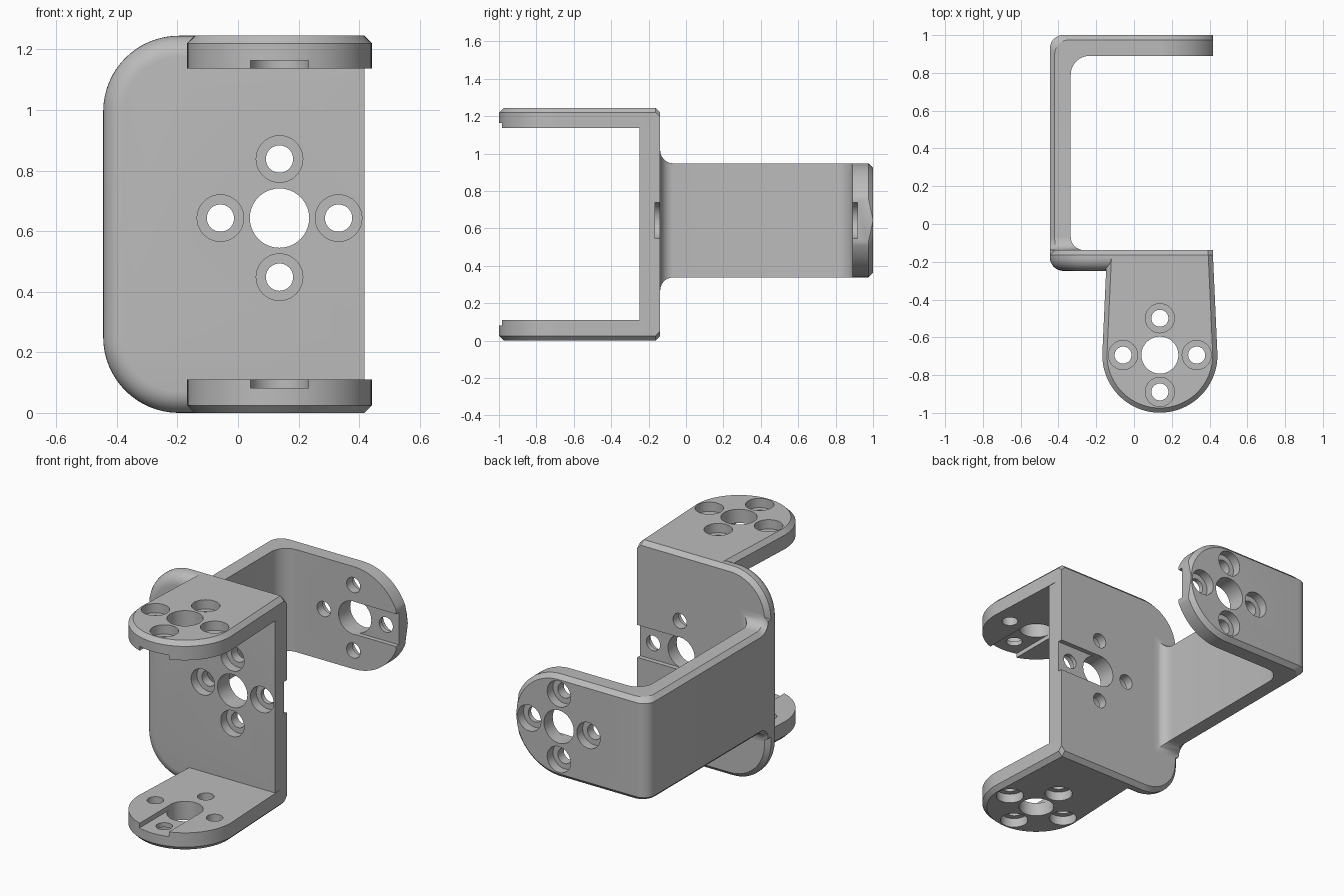
import bpy, bmesh
from math import sin, cos, pi, sqrt, acos
from mathutils import Matrix, Vector

if "Cube" in bpy.data.objects:
    bpy.data.objects.remove(bpy.data.objects["Cube"], do_unlink=True)

grey = bpy.data.materials.new("satin grey")
grey.use_nodes = True
grey.diffuse_color = (0.5, 0.5, 0.5, 1)
grey.node_tree.nodes["Principled BSDF"].inputs["Base Color"].default_value = (0.5, 0.5, 0.5, 1)

# Shared dimensions
LEFT, RIGHT, HEIGHT = -0.445, 0.418, 1.245
FRONT, BACK = -0.248, -0.138          # faces of the upright plate
HX, HY, HZ = 0.137, -0.694, 0.643     # centres of the hole patterns
THICK, R, CH = 0.11, 0.305, 0.025     # wall, lobe radius, chamfer


def arc(cx, cy, r, a0, a1, n):
    """Points on an arc, angles in units of pi."""
    return [(cx + r * cos(pi * (a0 + (a1 - a0) * i / n)),
             cy + r * sin(pi * (a0 + (a1 - a0) * i / n))) for i in range(n + 1)]


def finish(name, bm):
    bmesh.ops.recalc_face_normals(bm, faces=bm.faces)
    mesh = bpy.data.meshes.new(name)
    bm.to_mesh(mesh)
    bm.free()
    mesh.materials.append(grey)
    ob = bpy.data.objects.new(name, mesh)
    bpy.context.collection.objects.link(ob)
    return ob


def loft(bm, rings):
    """Skin equal-length rings and cap both ends."""
    rows = [[bm.verts.new(p) for p in ring] for ring in rings]
    n = len(rows[0])
    for a, b in zip(rows, rows[1:]):
        for i in range(n):
            j = (i + 1) % n
            bm.faces.new((a[i], a[j], b[j], b[i]))
    bm.faces.new(rows[0])
    bm.faces.new(rows[-1])


def cut_and_shade(ob, origin, normal, along):
    """Drill the hole pattern and mill the inner slot, then shade."""
    n, g = Vector(normal), Vector(along)
    frame = Matrix((g, n.cross(g), n)).transposed().to_4x4()
    frame.translation = origin

    def turned(bm, x, y, steps):
        loft(bm, [[frame @ Vector((px, py, z)) for px, py in arc(x, y, r, 0, 2, 40)[:-1]]
                  for r, z in steps])

    drill = bmesh.new()
    turned(drill, 0, 0, [(0.098, -0.16), (0.098, 0.05)])
    for k in range(4):
        turned(drill, 0.195 * cos(k * pi / 2), 0.195 * sin(k * pi / 2),
               [(0.045, -0.16), (0.045, -0.055), (0.077, -0.055), (0.077, 0.05)])
    slot = bmesh.new()
    w = 0.0965
    loft(slot, [[frame @ Vector((x, y, z)) for x, y in ((0, -w), (0.4, -w), (0.4, w), (0, w))]
                for z in (-0.16, -0.082)])

    bpy.ops.object.select_all(action="DESELECT")
    bpy.context.view_layer.objects.active = ob
    ob.select_set(True)
    for label, bm in (("drill", drill), ("slot", slot)):
        cutter = finish(label, bm)
        cutter.hide_render = True
        mod = ob.modifiers.new(label, "BOOLEAN")
        mod.operation, mod.solver, mod.object = "DIFFERENCE", "EXACT", cutter
        bpy.ops.object.modifier_apply(modifier=label)
        bpy.data.objects.remove(cutter, do_unlink=True)
    bpy.ops.object.shade_smooth_by_angle(angle=pi / 6)


# Upright plate: rounded left corners, filleted front rim, chamfered back rim
def plate_ring(y, d):
    c = 0.25
    pts = [(RIGHT, HEIGHT - CH - d), (RIGHT - CH, HEIGHT - d)]
    pts += arc(LEFT + c, HEIGHT - c, c - d, 0.5, 1, 16)
    pts += arc(LEFT + c, c, c - d, 1, 1.5, 16)
    pts += [(RIGHT - CH, d), (RIGHT, CH + d)]
    return [(x, y, z) for x, z in pts]


F = 0.07
rings = [plate_ring(FRONT + F * (1 - cos(k * pi / 16)), F * (1 - sin(k * pi / 16)))
         for k in range(9)]
rings += [plate_ring(BACK - CH, 0), plate_ring(BACK, CH)]
bm = bmesh.new()
loft(bm, rings)
cut_and_shade(finish("upright_plate", bm), (HX, FRONT, HZ), (0, -1, 0), (1, 0, 0))


# Top and bottom lugs: tapered tongue with a round end, outer rim chamfered
def lug_ring(z, d):
    half, back = 0.281 - d, BACK - 0.03
    pts = [(HX - half, back)] + arc(HX, HY, R - d, 1, 2, 40) + [(HX + half, back)]
    return [(x, y, z) for x, y in pts]


for name, inner, outer, s in (("top_lug", HEIGHT - 0.108, HEIGHT, 1), ("bottom_lug", THICK, 0, -1)):
    bm = bmesh.new()
    loft(bm, [lug_ring(inner, 0), lug_ring(outer - s * CH, 0), lug_ring(outer, CH)])
    cut_and_shade(finish(name, bm), (HX, HY, outer), (0, 0, s), (0, -1, 0))


# Side arm: chamfered section swept back, round the bend and along the end lug
def section(outer, inner, h, h_out):
    o, i = Vector(outer), Vector(inner)
    m = o.lerp(i, CH / THICK)
    return [(p.x, p.y, HZ + z) for p, z in
            ((i, -h), (m, -h), (o, -h_out), (o, h_out), (m, h), (i, h))]


rings = []
for k in range(9):                                   # flared root
    a = k * pi / 16
    flare = F * (1 - sin(a))
    y = BACK + F * (1 - cos(a))
    if k == 0:
        rings.append(section((LEFT, BACK - 0.03), (LEFT + THICK + F, BACK - 0.03), R + F, R + F - CH))
    rings.append(section((LEFT, y), (LEFT + THICK + flare, y), R + flare, R + flare - CH))
inner_bend = arc(LEFT + THICK + 0.1, 1 - THICK - 0.1, 0.1, 1, 0.5, 10)
outer_bend = arc(LEFT + F, 1 - F, F, 1, 0.5, 10)
for o, i in zip(outer_bend, inner_bend):             # bend
    rings.append(section(o, i, R, R - CH))
end = acos((RIGHT - HX) / R)
for k in range(25):                                  # round end with a flat tip
    a = pi / 2 + (end - pi / 2) * k / 24
    dx = R * cos(a)
    h_out = max(sqrt(max((R - CH) ** 2 - dx * dx, 0)), 0.002)
    rings.append(section((HX + dx, 1), (HX + dx, 1 - THICK), R * sin(a), h_out))
bm = bmesh.new()
loft(bm, rings)
cut_and_shade(finish("side_arm", bm), (HX, 1, HZ), (0, 1, 0), (1, 0, 0))
